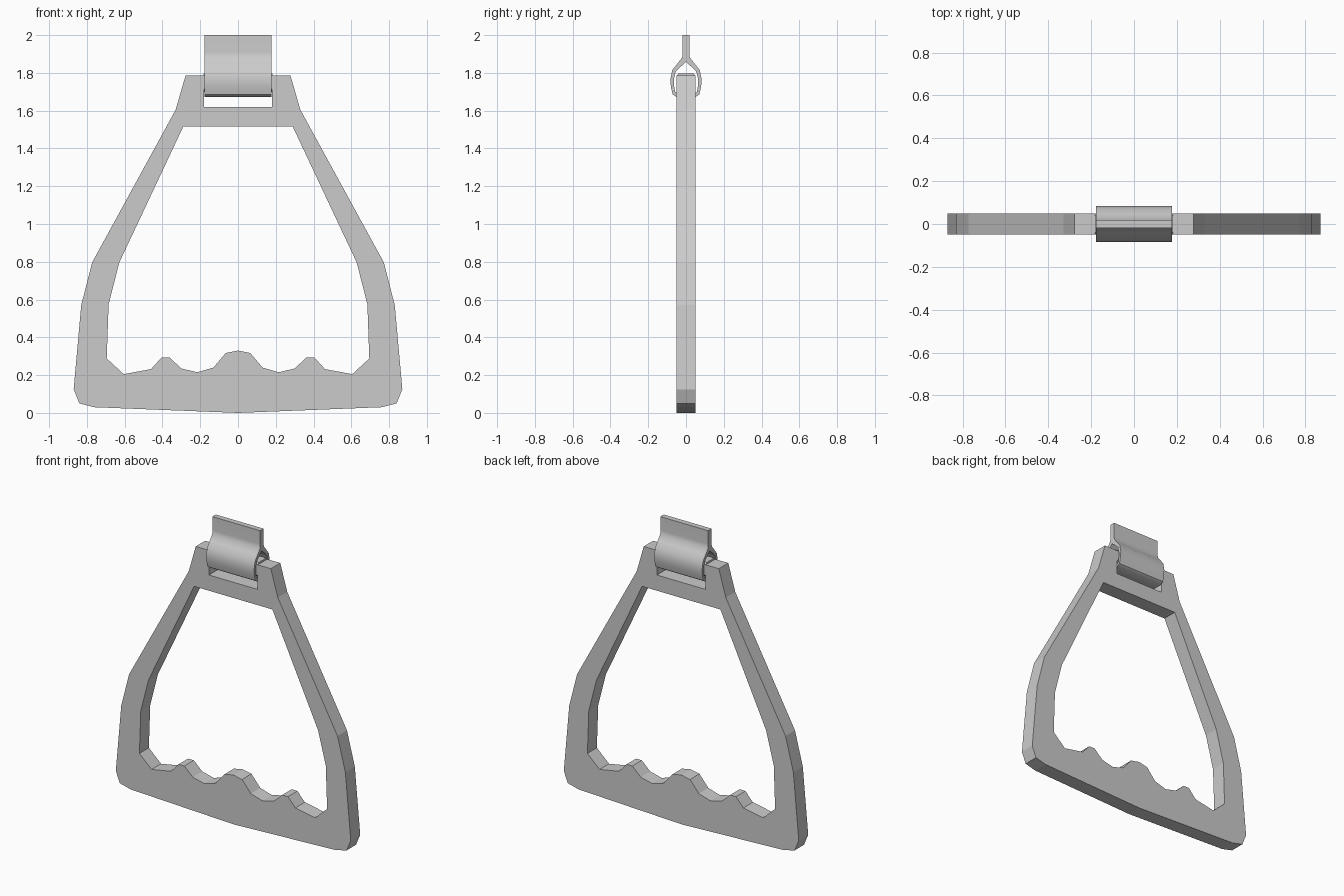
import bpy, bmesh
from mathutils import Vector

if "Cube" in bpy.data.objects:
    bpy.data.objects.remove(bpy.data.objects["Cube"])


def mirrored(half):
    """Closed symmetric loop from the positive half of a profile."""
    return half + [(-a, b) for a, b in reversed(half) if a > 0]


def extrude_profile(name, loops, half_depth, place, smooth=None):
    """Fill loops (outer, then holes) and extrude them symmetrically."""
    bm = bmesh.new()
    edges = []
    for loop in loops:
        vs = [bm.verts.new(place(a, b, -half_depth)) for a, b in loop]
        edges += [bm.edges.new((vs[i - 1], vs[i])) for i in range(len(vs))]
    bmesh.ops.triangle_fill(bm, edges=edges, use_beauty=True)
    ext = bmesh.ops.extrude_face_region(bm, geom=bm.faces[:])
    moved = [g for g in ext["geom"] if isinstance(g, bmesh.types.BMVert)]
    shift = Vector(place(0, 0, half_depth)) - Vector(place(0, 0, -half_depth))
    bmesh.ops.translate(bm, verts=moved, vec=shift)
    bmesh.ops.recalc_face_normals(bm, faces=bm.faces[:])
    me = bpy.data.meshes.new(name)
    bm.to_mesh(me)
    bm.free()
    ob = bpy.data.objects.new(name, me)
    bpy.context.collection.objects.link(ob)
    if smooth:
        bpy.context.view_layer.objects.active = ob
        ob.select_set(True)
        bpy.ops.object.shade_smooth_by_angle(angle=smooth)
        ob.select_set(False)
    return ob


def along_y(a, b, d):
    return (a, d, b)


def along_x(a, b, d):
    return (d, a, b)


# Handle frame: outer outline with top notch, and grip opening
outer = mirrored([(0, 0), (0.76, 0.03), (0.84, 0.05), (0.87, 0.125),
                  (0.83, 0.57), (0.772, 0.797), (0.33, 1.605),
                  (0.278, 1.785), (0.18, 1.785), (0.18, 1.62)])
opening = mirrored([(0, 0.33), (0.065, 0.317), (0.13, 0.24), (0.215, 0.215),
                    (0.30, 0.235), (0.362, 0.293), (0.405, 0.293),
                    (0.46, 0.232), (0.605, 0.205), (0.695, 0.288),
                    (0.685, 0.575), (0.628, 0.797), (0.29, 1.515)])
extrude_profile("handle_frame", [outer, opening], 0.05, along_y)

# Cross bar bridging the notch
bar = mirrored([(0.037, 1.70), (0.05, 1.715), (0.05, 1.785), (0.04, 1.797)])
extrude_profile("cross_bar", [bar], 0.182, along_x)

# Strap loop wrapped around the bar
strap_outer = mirrored([(0.05, 1.672), (0.07, 1.685), (0.08, 1.725),
                        (0.083, 1.765), (0.073, 1.815), (0.045, 1.85),
                        (0.02, 1.882), (0.018, 1.91), (0.018, 2.0)])
strap_inner = mirrored([(0.045, 1.69), (0.058, 1.70), (0.063, 1.73),
                        (0.064, 1.77), (0.053, 1.81), (0, 1.858)])
extrude_profile("strap_loop", [strap_outer, strap_inner], 0.177, along_x, 0.7)
